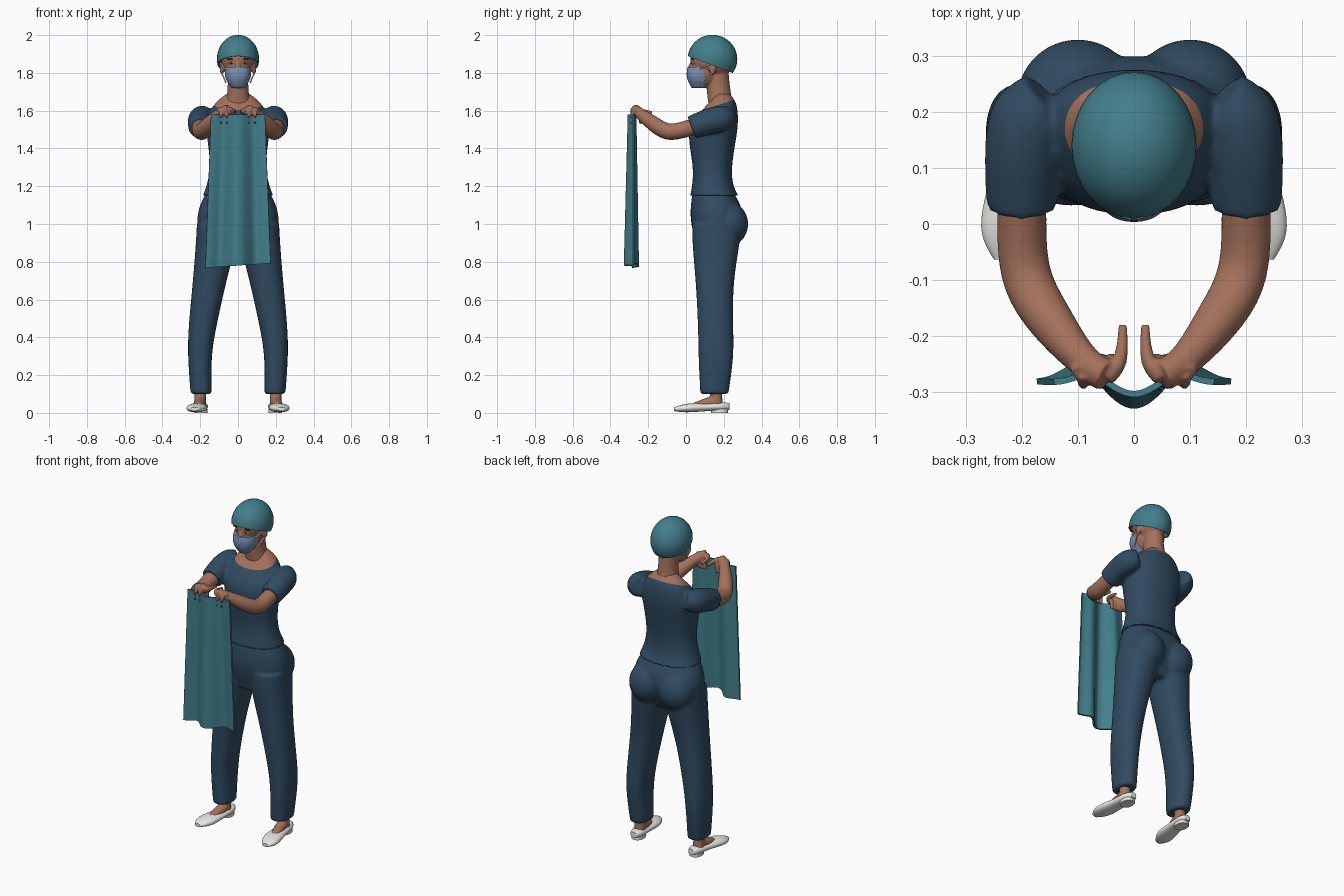
import bpy, bmesh, math
from mathutils import Vector, Matrix

UP = Vector((0, 0, 1))
BACK = Vector((0, 1, 0))

cube = bpy.data.objects.get("Cube")
if cube:
    bpy.data.objects.remove(cube, do_unlink=True)


def material(name, red, green, blue):
    mat = bpy.data.materials.new(name)
    mat.use_nodes = True
    color = (red, green, blue, 1)
    mat.diffuse_color = color
    mat.node_tree.nodes["Principled BSDF"].inputs["Base Color"].default_value = color
    return mat


navy = material("navy fabric", .03, .07, .12)
teal = material("teal fabric", .055, .21, .26)
skin = material("brown skin", .37, .165, .105)
mask_blue = material("mask blue", .19, .28, .45)
white = material("white", .8, .8, .77)
dark = material("dark brown", .03, .02, .015)


def ring(center, width, depth, axis, power, count=16):
    """Superellipse outline facing along the axis."""
    turn = Matrix.Identity(3) if axis == UP else axis.to_track_quat('Z', 'Y').to_matrix()
    points = []
    for i in range(count):
        angle = math.tau * i / count
        c, s = math.cos(angle), math.sin(angle)
        x = math.copysign(abs(c) ** (2 / power), c)
        y = math.copysign(abs(s) ** (2 / power), s)
        points.append(Vector(center) + turn @ Vector((width * x, depth * y, 0)))
    return points


def loft(bm, rings):
    """Skin the rings and keep both end caps crisp."""
    crease = bm.edges.layers.float.get("crease_edge") or bm.edges.layers.float.new("crease_edge")
    loops = [[bm.verts.new(point) for point in points] for points in rings]
    count = len(loops[0])
    for low, high in zip(loops, loops[1:]):
        for i in range(count):
            j = (i + 1) % count
            bm.faces.new((low[i], low[j], high[j], high[i]))
    for end in (loops[0], loops[-1]):
        for edge in bm.faces.new(end).edges:
            edge[crease] = 1


def column(bm, sections, axis=UP, power=2.3):
    """Body form through (x, y, z, half width, half depth) sections."""
    loft(bm, [ring((x, y, z), width, depth, axis, power) for x, y, z, width, depth in sections])


def tube(bm, *path):
    """Round limb through (x, y, z, radius) points."""
    points = [Vector(p[:3]) for p in path]
    before = points[:1] + points[:-1]
    after = points[1:] + points[-1:]
    loft(bm, [ring(p, spec[3], spec[3], b - a, 2)
              for p, spec, a, b in zip(points, path, before, after)])


def ball(bm, center, radii):
    bmesh.ops.create_uvsphere(bm, u_segments=32, v_segments=20, radius=1,
                              matrix=Matrix.Translation(center) @ Matrix.Diagonal((*radii, 1)))


def everything(bm):
    return bm.verts[:] + bm.edges[:] + bm.faces[:]


def mirror(bm):
    """Copy what is built so far to the other side."""
    copy = bmesh.ops.duplicate(bm, geom=everything(bm))["geom"]
    for vert in copy:
        if isinstance(vert, bmesh.types.BMVert):
            vert.co.x *= -1


def finish(name, bm, mat, rounded=True, voxel=0, thickness=0):
    """Make the object, bake its modifiers and shade it smooth."""
    bmesh.ops.recalc_face_normals(bm, faces=bm.faces)
    mesh = bpy.data.meshes.new(name)
    bm.to_mesh(mesh)
    bm.free()
    obj = bpy.data.objects.new(name, mesh)
    bpy.context.collection.objects.link(obj)
    if rounded:
        obj.modifiers.new("round", 'SUBSURF').levels = 2
    if voxel:
        merge = obj.modifiers.new("merge", 'REMESH')
        merge.mode = 'VOXEL'
        merge.voxel_size = voxel
        soften = obj.modifiers.new("soften", 'SMOOTH')
        soften.iterations = 5
    if thickness:
        solid = obj.modifiers.new("thickness", 'SOLIDIFY')
        solid.thickness = thickness
        solid.offset = 0
    graph = bpy.context.evaluated_depsgraph_get()
    baked = bpy.data.meshes.new_from_object(obj.evaluated_get(graph))
    obj.modifiers.clear()
    obj.data = baked
    baked.materials.clear()
    baked.materials.append(mat)
    bpy.ops.object.select_all(action='DESELECT')
    obj.select_set(True)
    bpy.context.view_layer.objects.active = obj
    bpy.ops.object.shade_smooth_by_angle(angle=math.radians(60))
    return obj


# Trousers: legs and seat mirrored, then merged with the pelvis
bm = bmesh.new()
ball(bm, (.1, .22, 1), (.11, .11, .12))
column(bm, [(.195, .15, .1, .057, .076), (.205, .16, .3, .063, .097), (.19, .157, .45, .075, .094),
            (.15, .15, .7, .09, .1), (.115, .16, .9, .11, .13), (.11, .16, 1, .11, .13)])
mirror(bm)
column(bm, [(0, .15, .87, .18, .09), (0, .165, 1, .23, .145), (0, .16, 1.1, .21, .14), (0, .135, 1.2, .155, .095)])
finish("trousers", bm, navy, voxel=.009)

# Shirt: sleeves mirrored, then merged with the torso
bm = bmesh.new()
tube(bm, (.16, .23, 1.57, .05), (.19, .2, 1.56, .075), (.2, .12, 1.545, .07), (.2, .03, 1.51, .064))
mirror(bm)
column(bm, [(0, .15, 1.15, .19, .13), (0, .14, 1.2, .17, .11), (0, .14, 1.3, .145, .1), (0, .137, 1.48, .17, .137),
            (0, .16, 1.56, .18, .12), (0, .2, 1.65, .12, .07), (0, .19, 1.69, .06, .04)])
shirt = finish("shirt", bm, navy, voxel=.008)

# Neckline: cut along a tilted plane, bare skin above it
shirt.data.materials.append(skin)
collar = Vector((0, .09, 1.605))
slope = Vector((0, -.32, 1))
bm = bmesh.new()
bm.from_mesh(shirt.data)
bmesh.ops.bisect_plane(bm, geom=everything(bm), plane_co=collar, plane_no=slope)
for face in bm.faces:
    center = face.calc_center_median()
    if (center - collar).dot(slope) > 0 and abs(center.x) < .14:
        face.material_index = 1
bm.to_mesh(shirt.data)
bm.free()

# Arms with thumbs back and fingers pinching both sides of the cloth
bm = bmesh.new()
tube(bm, (.2, .1, 1.53, .045), (.2, .02, 1.51, .045), (.2, -.09, 1.475, .046), (.16, -.16, 1.52, .046),
     (.09, -.25, 1.59, .028), (.05, -.27, 1.605, .03))
tube(bm, (.05, -.27, 1.6, .02), (.02, -.25, 1.6, .014), (.02, -.18, 1.59, .008))
for y, spread in ((-.29, (.06, .09)), (-.24, (.04, .06, .08, .1))):
    for x in spread:
        tube(bm, (x, -.265, 1.61, .013), (x, y, 1.58, .013), (x, y, 1.53, .009))
mirror(bm)
finish("arms", bm, skin, voxel=.0045)

# Head: ears mirrored, then merged with skull, jaw, nose and neck
bm = bmesh.new()
ball(bm, (.085, .14, 1.825), (.012, .02, .032))
mirror(bm)
ball(bm, (0, .14, 1.87), (.088, .118, .1))
ball(bm, (0, .1, 1.805), (.07, .078, .085))
tube(bm, (0, .04, 1.87, .01), (0, .016, 1.815, .014))
column(bm, [(0, .185, 1.6, .1, .06), (0, .18, 1.66, .062, .067), (0, .17, 1.72, .055, .063),
            (0, .165, 1.83, .055, .06)], power=2)
finish("head", bm, skin, voxel=.005)

# Eyes, irises and brows
for name, mat, center, radii in (
        ("eyes", white, (.036, .038, 1.853), (.014, .01, .006)),
        ("irises", dark, (.036, .031, 1.853), (.006, .004, .006)),
        ("brows", dark, (.038, .035, 1.873), (.022, .008, .003))):
    bm = bmesh.new()
    ball(bm, center, radii)
    mirror(bm)
    finish(name, bm, mat, rounded=False)

# Face mask with ear loops
bm = bmesh.new()
column(bm, [(0, .07, 1.72, .035, .04), (0, .075, 1.76, .065, .07), (0, .08, 1.8, .074, .08), (0, .077, 1.83, .066, .07)])
finish("face_mask", bm, mask_blue)
bm = bmesh.new()
tube(bm, (.07, .07, 1.82, .004), (.085, .11, 1.84, .004), (.093, .15, 1.85, .004))
tube(bm, (.065, .08, 1.75, .004), (.077, .11, 1.78, .004), (.092, .15, 1.81, .004))
mirror(bm)
finish("ear_loops", bm, white)

# Cap: dome cut on a slope that is lower at the back
bm = bmesh.new()
ball(bm, (0, .14, 1.873), (.108, .128, .125))
bmesh.ops.bisect_plane(bm, geom=everything(bm), clear_inner=True,
                       plane_co=(0, .01, 1.89), plane_no=(0, .38, 1))
finish("cap", bm, teal, rounded=False, thickness=.007)

# Held cloth: hanging sheet whose folds deepen downwards
bm = bmesh.new()
bmesh.ops.create_grid(bm, x_segments=48, y_segments=16, size=1)
for vert in bm.verts:
    across = vert.co.x
    drop = (1 - vert.co.y) / 2
    middle = math.exp(-(across / .33) ** 2)
    sides = math.exp(-((abs(across) - .55) / .25) ** 2)
    fold = (.03 * sides - .042 * middle) * (1 + drop) / 2
    length = .8 - .012 * across
    vert.co = ((.143 + .03 * drop) * across, fold - .282, 1.58 - length * drop)
finish("held_cloth", bm, teal, rounded=False, thickness=.011)

# Feet
bm = bmesh.new()
tube(bm, (.2, .165, .03, .034), (.2, .16, .08, .031), (.2, .155, .16, .035))
tube(bm, (.2, .15, .06, .032), (.205, .1, .045, .032), (.215, .04, .027, .025))
mirror(bm)
finish("feet", bm, skin, voxel=.006)

# Slip-on shoes, toes turned slightly out, with low heels
bm = bmesh.new()
column(bm, [(.23, -.063, .02, .02, .01), (.225, -.02, .024, .053, .022), (.215, .04, .028, .055, .025),
            (.205, .11, .03, .044, .02), (.197, .2, .035, .042, .024), (.196, .23, .033, .02, .018)], axis=BACK)
column(bm, [(.197, .178, 0, .036, .046), (.197, .178, .02, .036, .046)])
mirror(bm)
finish("shoes", bm, white)
